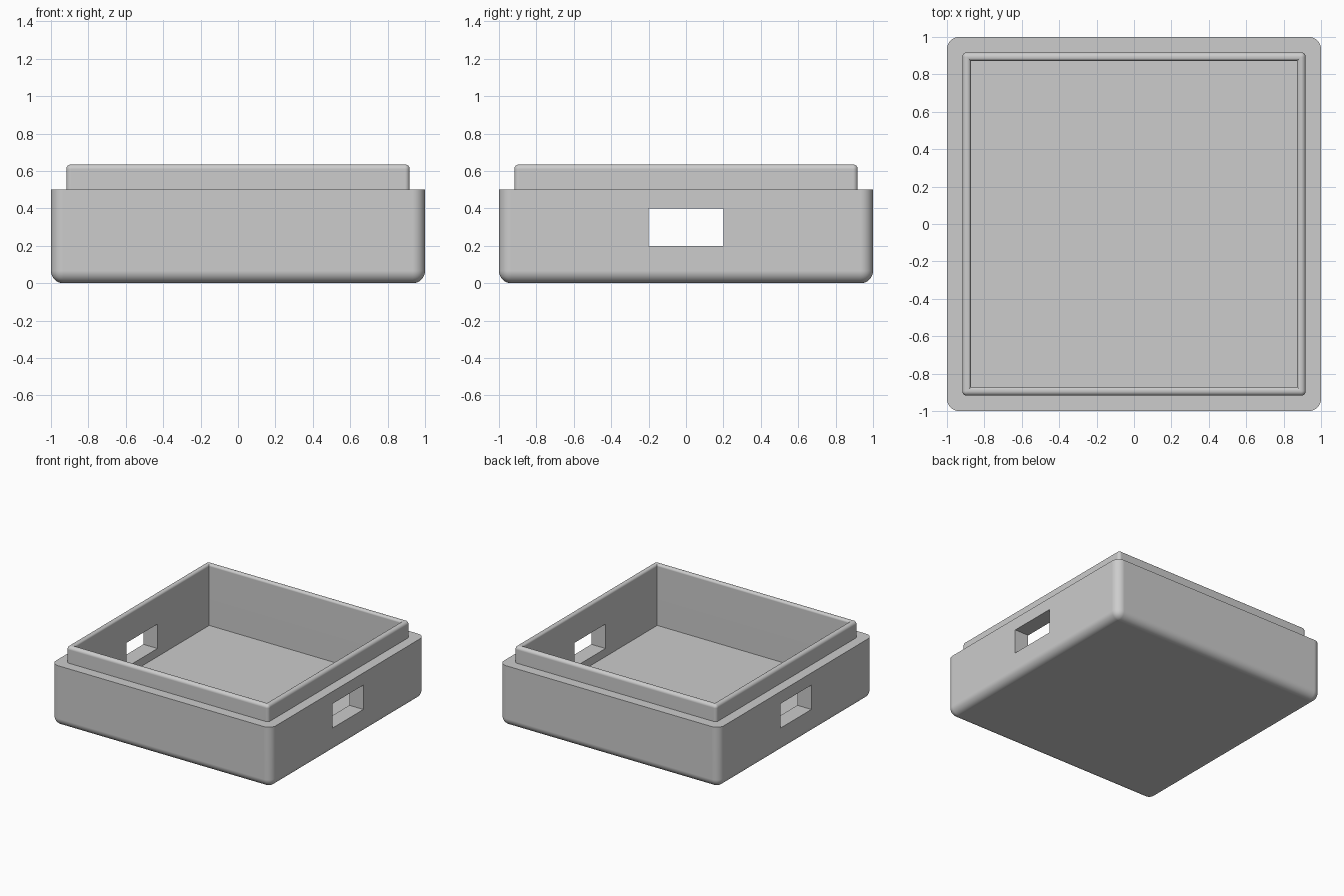
import bpy, bmesh, math

cube = bpy.data.objects.get("Cube")
if cube:
    bpy.data.objects.remove(cube, do_unlink=True)

GREY = (0.604, 0.604, 0.604, 1)
plastic = bpy.data.materials.new("grey plastic")
plastic.use_nodes = True
plastic.diffuse_color = GREY
plastic.node_tree.nodes["Principled BSDF"].inputs["Base Color"].default_value = GREY

BODY_TOP, LIP_TOP, FLOOR = 0.5, 0.635, 0.133
LIP_HALF, CAVITY_HALF, RIM = 0.918, 0.872, 0.018


def finish(name, bm):
    bmesh.ops.recalc_face_normals(bm, faces=bm.faces)
    mesh = bpy.data.meshes.new(name)
    bm.to_mesh(mesh)
    bm.free()
    mesh.materials.append(plastic)
    obj = bpy.data.objects.new(name, mesh)
    bpy.context.collection.objects.link(obj)
    return obj


def box(name, hx, hy, z0, z1, radius=0, sharp_z=None):
    """Box with rounded edges, except those lying wholly at sharp_z."""
    bm = bmesh.new()
    bmesh.ops.create_cube(bm, size=2)
    for v in bm.verts:
        v.co = (v.co.x * hx, v.co.y * hy, z1 if v.co.z > 0 else z0)
    if radius:
        edges = [e for e in bm.edges
                 if not all(abs(v.co.z - sharp_z) < 1e-4 for v in e.verts)]
        bmesh.ops.bevel(bm, geom=edges, offset=radius, segments=8,
                        profile=0.5, affect='EDGES')
    return finish(name, bm)


def square_stack(name, levels):
    """Solid skinned through squares given as (half width, height)."""
    bm = bmesh.new()
    rings = [[bm.verts.new((sx * h, sy * h, z)) for sx, sy in
              ((-1, -1), (1, -1), (1, 1), (-1, 1))] for h, z in levels]
    for low, high in zip(rings, rings[1:]):
        for i in range(4):
            j = (i + 1) % 4
            bm.faces.new((low[i], low[j], high[j], high[i]))
    bm.faces.new(rings[0][::-1])
    bm.faces.new(rings[-1])
    return finish(name, bm)


def combine(target, other, operation):
    other.hide_render = True
    mod = target.modifiers.new(operation.lower(), 'BOOLEAN')
    mod.operation, mod.solver, mod.object = operation, 'EXACT', other
    bpy.context.view_layer.objects.active = target
    bpy.ops.object.modifier_apply(modifier=mod.name)
    bpy.data.objects.remove(other, do_unlink=True)


# Outer body and the raised lip that locates a lid
case = box("open_box_case", 1, 1, 0, BODY_TOP, 0.066, BODY_TOP)
lip = box("lip", LIP_HALF, LIP_HALF, 0.3, LIP_TOP, 0.025, 0.3)
combine(case, lip, 'UNION')

# Square cavity, flared at the top to round the rim's inner edge
levels = [(CAVITY_HALF, FLOOR)]
for i in range(7):
    a = math.pi / 2 * i / 6
    levels.append((CAVITY_HALF + RIM * (1 - math.cos(a)),
                   LIP_TOP - RIM * (1 - math.sin(a))))
levels.append((CAVITY_HALF + RIM, LIP_TOP + 0.1))
combine(case, square_stack("cavity_cutter", levels), 'DIFFERENCE')

# Rectangular port through both side walls
combine(case, box("port_cutter", 1.2, 0.2, 0.2, 0.4), 'DIFFERENCE')

# Smooth rounded edges while the broad walls stay flat
bpy.ops.object.select_all(action='DESELECT')
case.select_set(True)
bpy.context.view_layer.objects.active = case
bpy.ops.object.shade_smooth_by_angle(angle=math.radians(30))
normals = case.modifiers.new("flat walls", 'WEIGHTED_NORMAL')
normals.keep_sharp = True
